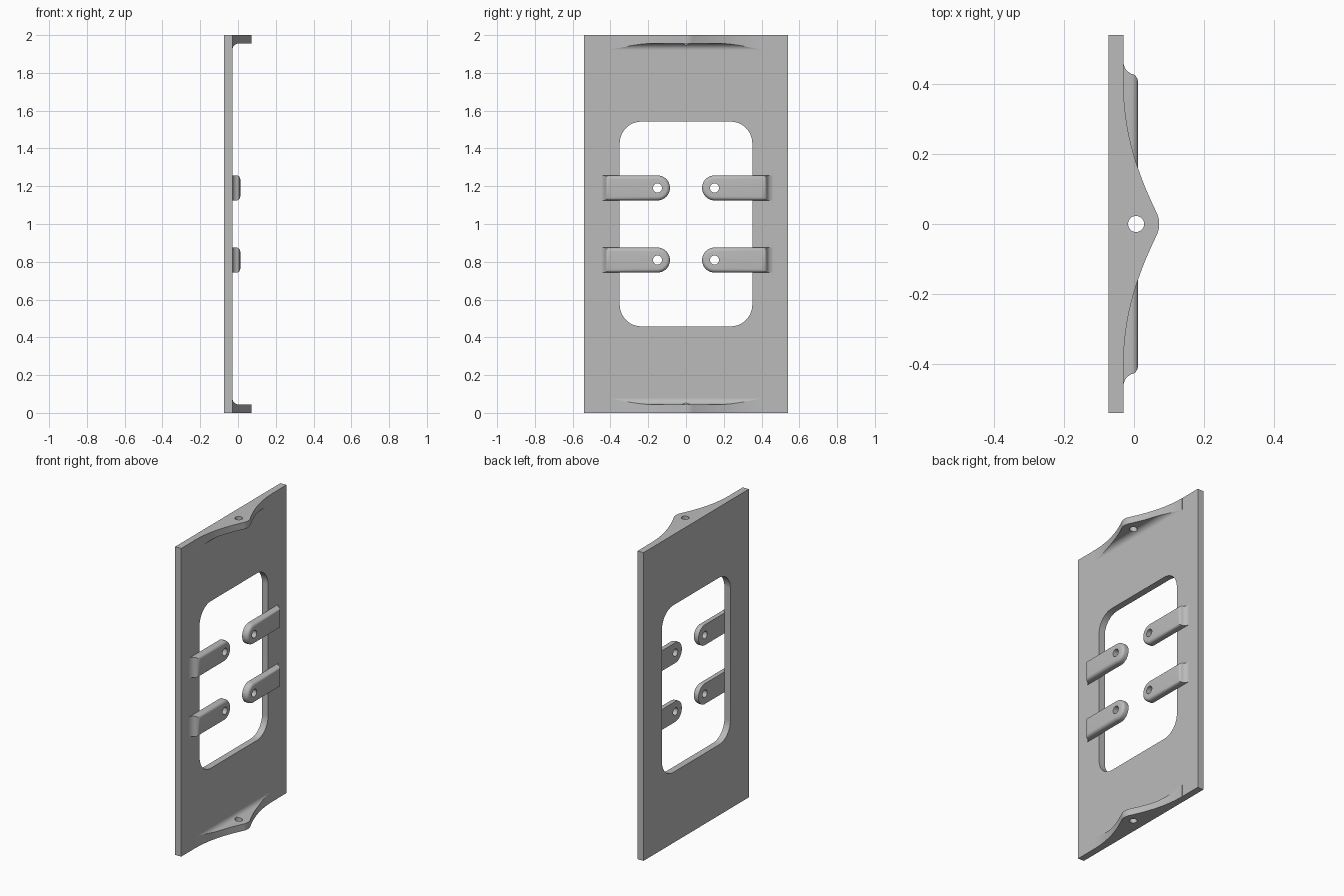
import bpy, bmesh, math
from mathutils import Vector, Matrix
from mathutils.geometry import interpolate_bezier

cube = bpy.data.objects.get("Cube")
if cube:
    bpy.data.objects.remove(cube, do_unlink=True)

GREY = (0.5, 0.5, 0.5, 1)
grey = bpy.data.materials.new("plain grey")
grey.use_nodes = True
grey.diffuse_color = GREY
grey.node_tree.nodes["Principled BSDF"].inputs["Base Color"].default_value = GREY

BACK, FACE = -0.073, -0.03     # plate back and front in x


def make(name, bm):
    bmesh.ops.recalc_face_normals(bm, faces=bm.faces)
    mesh = bpy.data.meshes.new(name)
    bm.to_mesh(mesh)
    bm.free()
    mesh.materials.append(grey)
    ob = bpy.data.objects.new(name, mesh)
    bpy.context.collection.objects.link(ob)
    return ob


def loft(name, rings):
    """Skin a stack of equal closed rings and cap both ends."""
    bm = bmesh.new()
    rows = [[bm.verts.new(p) for p in ring] for ring in rings]
    for a, b in zip(rows, rows[1:]):
        for i in range(len(a)):
            j = (i + 1) % len(a)
            bm.faces.new((a[i], a[j], b[j], b[i]))
    bm.faces.new(rows[0])
    bm.faces.new(rows[-1])
    return make(name, bm)


def cut(ob, cutter):
    cutter.hide_render = True
    mod = ob.modifiers.new("cut", "BOOLEAN")
    mod.operation, mod.solver, mod.object = "DIFFERENCE", "EXACT", cutter
    bpy.context.view_layer.update()
    mesh = bpy.data.meshes.new_from_object(
        ob.evaluated_get(bpy.context.evaluated_depsgraph_get()))
    ob.modifiers.clear()
    ob.data = mesh
    bpy.data.objects.remove(cutter, do_unlink=True)


def drill(ob, centre, radius, axis):
    bm = bmesh.new()
    turn = Matrix.Rotation(math.pi / 2, 4, "Y") if axis == "X" else Matrix()
    bmesh.ops.create_cone(bm, cap_ends=True, segments=32, radius1=radius,
                          radius2=radius, depth=0.3,
                          matrix=Matrix.Translation(centre) @ turn)
    cut(ob, make("hole_cutter", bm))


def smooth(ob):
    bpy.ops.object.select_all(action="DESELECT")
    ob.select_set(True)
    bpy.context.view_layer.objects.active = ob
    bpy.ops.object.shade_smooth_by_angle(angle=math.radians(30))


# Plate with a round-cornered window
def rounded_rect(x, half_y, half_z, r, steps=12):
    ring = []
    for k, (sy, sz) in enumerate([(1, 1), (-1, 1), (-1, -1), (1, -1)]):
        for s in range(steps + 1):
            a = (k + s / steps) * math.pi / 2
            ring.append((x, sy * (half_y - r) + r * math.cos(a),
                         1 + sz * (half_z - r) + r * math.sin(a)))
    return ring


plate = loft("plate", [[(x, -0.54, 0), (x, 0.54, 0), (x, 0.54, 2), (x, -0.54, 2)]
                       for x in (BACK, FACE)])
cut(plate, loft("window_cutter", [rounded_rect(x, 0.351, 0.542, 0.115)
                                  for x in (BACK - 0.1, FACE + 0.1)]))
smooth(plate)


# Clip tabs: rounded inner end, softened front edge, outer end easing into the plate
def tab_ring(x, inset, outer, side, z):
    r = 0.066 - inset
    arc = [math.pi / 2 + math.pi * s / 24 for s in range(25)]
    pts = [(0.151 + r * math.cos(a), r * math.sin(a)) for a in arc]
    pts += [(outer, -r), (outer, r)]
    return [(x, side * y, z + h) for y, h in pts]


R = 0.02
levels = [(FACE, 0, 0.458), (-0.026, 0, 0.446), (-0.02, 0, 0.437), (-0.008, 0, 0.429)]
for s in range(1, 7):
    a = s * math.pi / 12
    levels.append((-0.008 + R * math.sin(a), R * (1 - math.cos(a)),
                   0.429 - 0.028 * (1 - math.cos(a))))

for side, hand in ((1, "back"), (-1, "front")):
    for z, height in ((1.191, "upper"), (0.809, "lower")):
        tab = loft(f"{height}_{hand}_tab",
                   [tab_ring(x, i, o, side, z) for x, i, o in levels])
        drill(tab, (0, side * 0.151, z), 0.024, "X")
        smooth(tab)

# Pointed end flanges with a fillet against the plate
THICK, FILLET = 0.044, 0.035
curves = [[(0, 0.072), (0.018, 0.072), (0.03, 0.066), (0.04, 0.061)],
          [(0.04, 0.061), (0.13, 0.018), (0.25, -0.03), (0.40, -0.0297)]]
half = []
for c in curves:
    half += [p.to_2d() for p in interpolate_bezier(*[Vector((*q, 0)) for q in c], 20)]
half.pop(20)
outline = [(-p.x, p.y) for p in reversed(half[1:])] + [(p.x, p.y) for p in half]


def flange_ring(y, tip, end):
    depth = max(tip - FACE, 0.0003)
    reach = min(depth, FILLET)
    pts = [(depth, 0), (0, 0)]
    for s in range(11):
        u = reach * (1 - math.cos(s * math.pi / 20))
        fall = math.sqrt(max(FILLET ** 2 - (FILLET - u) ** 2, 0))
        pts.append((u, THICK + FILLET - fall))
    pts.append((depth + 0.00001, pts[-1][1]))
    return [(FACE + u, y, 2 - d if end else d) for u, d in pts]


for end, name in ((0, "bottom_flange"), (1, "top_flange")):
    flange = loft(name, [flange_ring(y, tip, end) for y, tip in outline])
    drill(flange, (0.006, 0, 2 * end), 0.023, "Z")
    smooth(flange)
